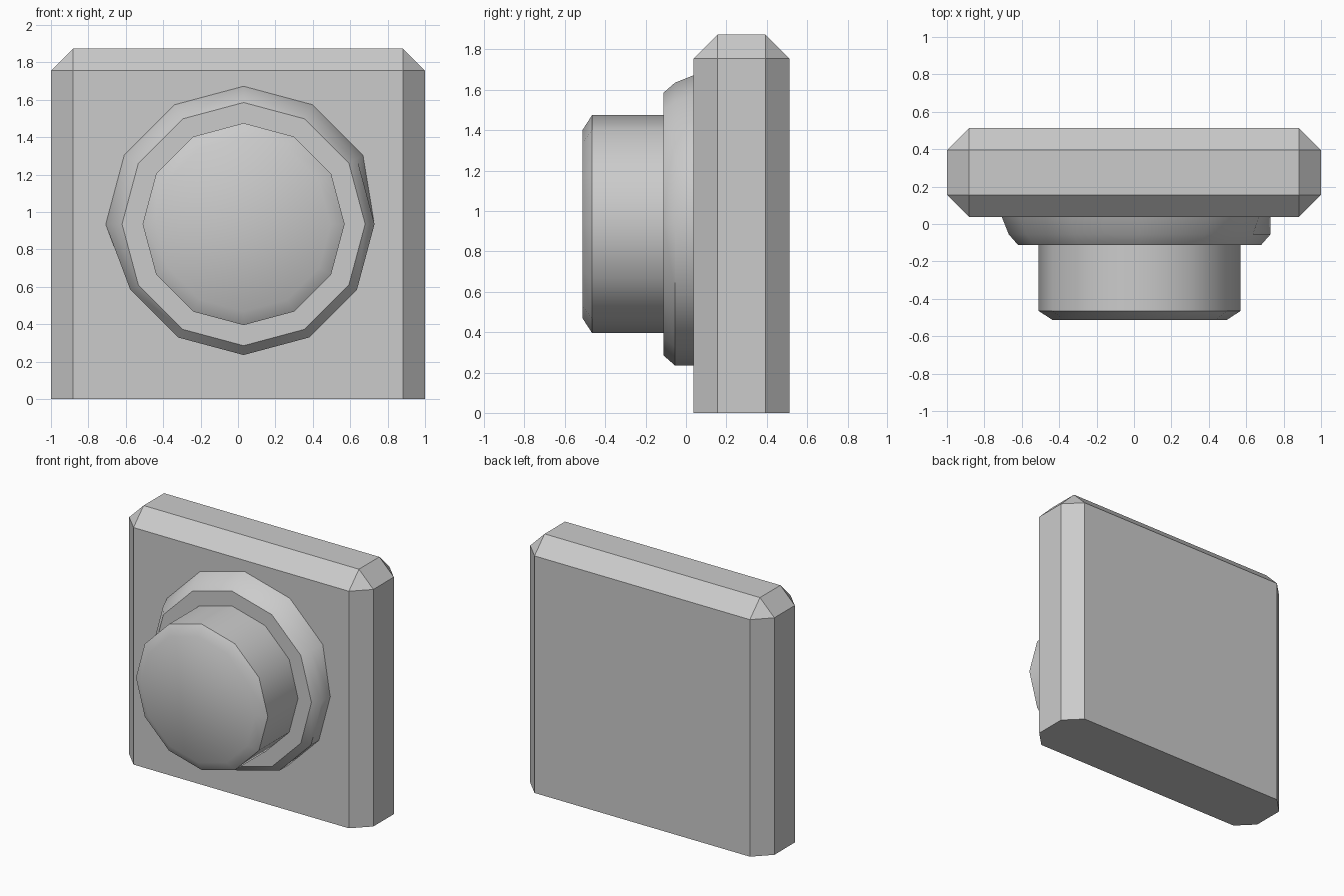
import bpy, bmesh
from math import cos, sin, radians

if "Cube" in bpy.data.objects:
    bpy.data.objects.remove(bpy.data.objects["Cube"])

def finish(name, bm):
    bmesh.ops.recalc_face_normals(bm, faces=bm.faces)
    me = bpy.data.meshes.new(name)
    bm.to_mesh(me)
    bm.free()
    ob = bpy.data.objects.new(name, me)
    bpy.context.collection.objects.link(ob)
    return ob

def loft(name, rings):
    """12-sided part facing -y; each ring is (y, radius, radius of the upper left sector)."""
    bm = bmesh.new()
    loops = []
    for y, r, r_up in rings:
        loop = []
        for i in range(12):
            rad = r_up if 1 <= i <= 6 else r
            a = radians(30 * i)
            loop.append(bm.verts.new((0.03 + rad * cos(a), y, 0.935 + rad * sin(a))))
        loops.append(loop)
    for a, b in zip(loops, loops[1:]):
        for i in range(12):
            j = (i + 1) % 12
            bm.faces.new((a[i], a[j], b[j], b[i]))
    bm.faces.new(loops[0])
    bm.faces.new(loops[-1])
    ob = finish(name, bm)
    bpy.ops.object.select_all(action='DESELECT')
    ob.select_set(True)
    bpy.context.view_layer.objects.active = ob
    bpy.ops.object.shade_smooth_by_angle(angle=radians(35))
    return ob

# back plate: chamfered everywhere except around the flat bottom
bm = bmesh.new()
bmesh.ops.create_cube(bm, size=1)
for v in bm.verts:
    v.co = (v.co.x * 2, 0.275 + v.co.y * 0.475, (v.co.z + 0.5) * 1.873)
edges = [e for e in bm.edges if max(v.co.z for v in e.verts) > 0.1]
bmesh.ops.bevel(bm, geom=edges, offset=0.118, offset_type='OFFSET',
                segments=1, profile=0.5, affect='EDGES')
finish("back_plate", bm)

# collar and push button, stepped and joined in one body
loft("button_with_collar", [
    (0.04, 0.70, 0.738),
    (-0.055, 0.70, 0.70),
    (-0.112, 0.65, 0.65),
    (-0.112, 0.54, 0.54),
    (-0.465, 0.54, 0.54),
    (-0.512, 0.467, 0.467),
])
